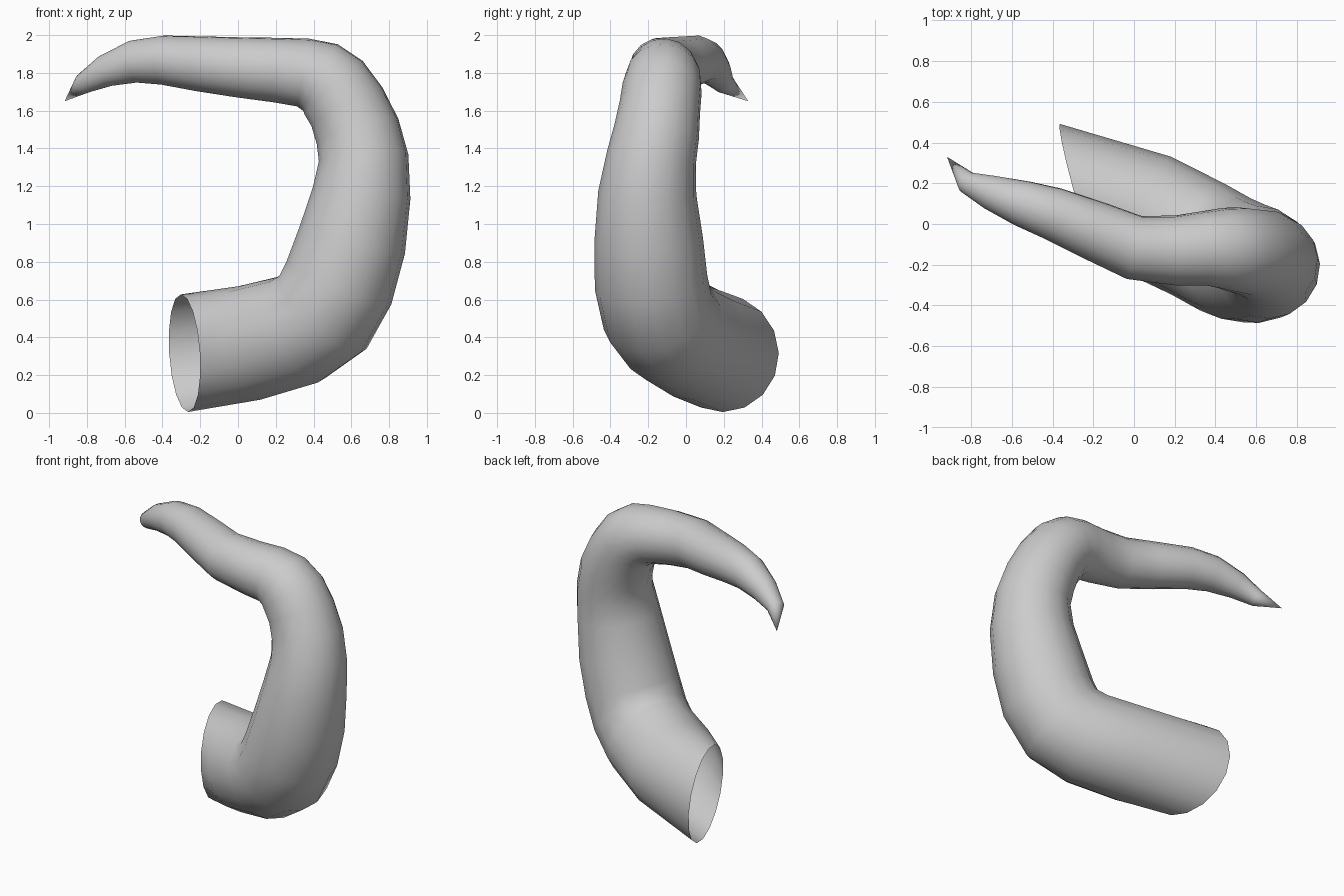
import bpy, bmesh, math
from mathutils import Vector

if "Cube" in bpy.data.objects:
    bpy.data.objects.remove(bpy.data.objects["Cube"])

SIDES = 16
# Centre line stations: x, y, z, radius
PATH = [
    (-0.283, 0.190, 0.316, 0.312),
    (0.060, 0.050, 0.370, 0.306),
    (0.315, -0.075, 0.440, 0.302),
    (0.450, -0.150, 0.532, 0.302),
    (0.535, -0.185, 0.690, 0.300),
    (0.605, -0.198, 0.915, 0.288),
    (0.655, -0.205, 1.165, 0.260),
    (0.665, -0.183, 1.350, 0.238),
    (0.633, -0.155, 1.490, 0.227),
    (0.576, -0.138, 1.622, 0.215),
    (0.507, -0.126, 1.720, 0.211),
    (0.437, -0.120, 1.775, 0.200),
    (0.345, -0.119, 1.802, 0.183),
    (0.200, -0.130, 1.815, 0.172),
    (0.000, -0.115, 1.830, 0.160),
    (-0.200, -0.030, 1.848, 0.147),
    (-0.400, 0.052, 1.868, 0.131),
    (-0.550, 0.102, 1.860, 0.114),
    (-0.700, 0.155, 1.810, 0.086),
    (-0.820, 0.205, 1.742, 0.055),
]
TIP = Vector((-0.918, 0.330, 1.650))
BASE_NORMAL = Vector((0.963, 0.26, 0.063))  # slanted open end

points = [Vector(p[:3]) for p in PATH] + [TIP]
bm = bmesh.new()
rings = []
up = Vector((0, 0, 1))

# Sweep rings along the path, carrying the frame without twist
for i, (*_, r) in enumerate(PATH):
    if i == 0:
        t = BASE_NORMAL.normalized()
    else:
        t = ((points[i] - points[i - 1]).normalized()
             + (points[i + 1] - points[i]).normalized()).normalized()
    up = (up - t * up.dot(t)).normalized()
    side = t.cross(up)
    rings.append([bm.verts.new(points[i] + r * (math.cos(a) * up + math.sin(a) * side))
                  for a in (2 * math.pi * k / SIDES for k in range(SIDES))])

# Skin of the horn
for a, b in zip(rings, rings[1:]):
    for k in range(SIDES):
        n = (k + 1) % SIDES
        bm.faces.new((a[k], a[n], b[n], b[k]))

# Pointed tip
tip = bm.verts.new(TIP)
for k in range(SIDES):
    bm.faces.new((rings[-1][k], rings[-1][(k + 1) % SIDES], tip))

bmesh.ops.recalc_face_normals(bm, faces=bm.faces)
for f in bm.faces:
    f.smooth = True
mesh = bpy.data.meshes.new("curved_horn")
bm.to_mesh(mesh)
bm.free()
horn = bpy.data.objects.new("curved_horn", mesh)
bpy.context.collection.objects.link(horn)
